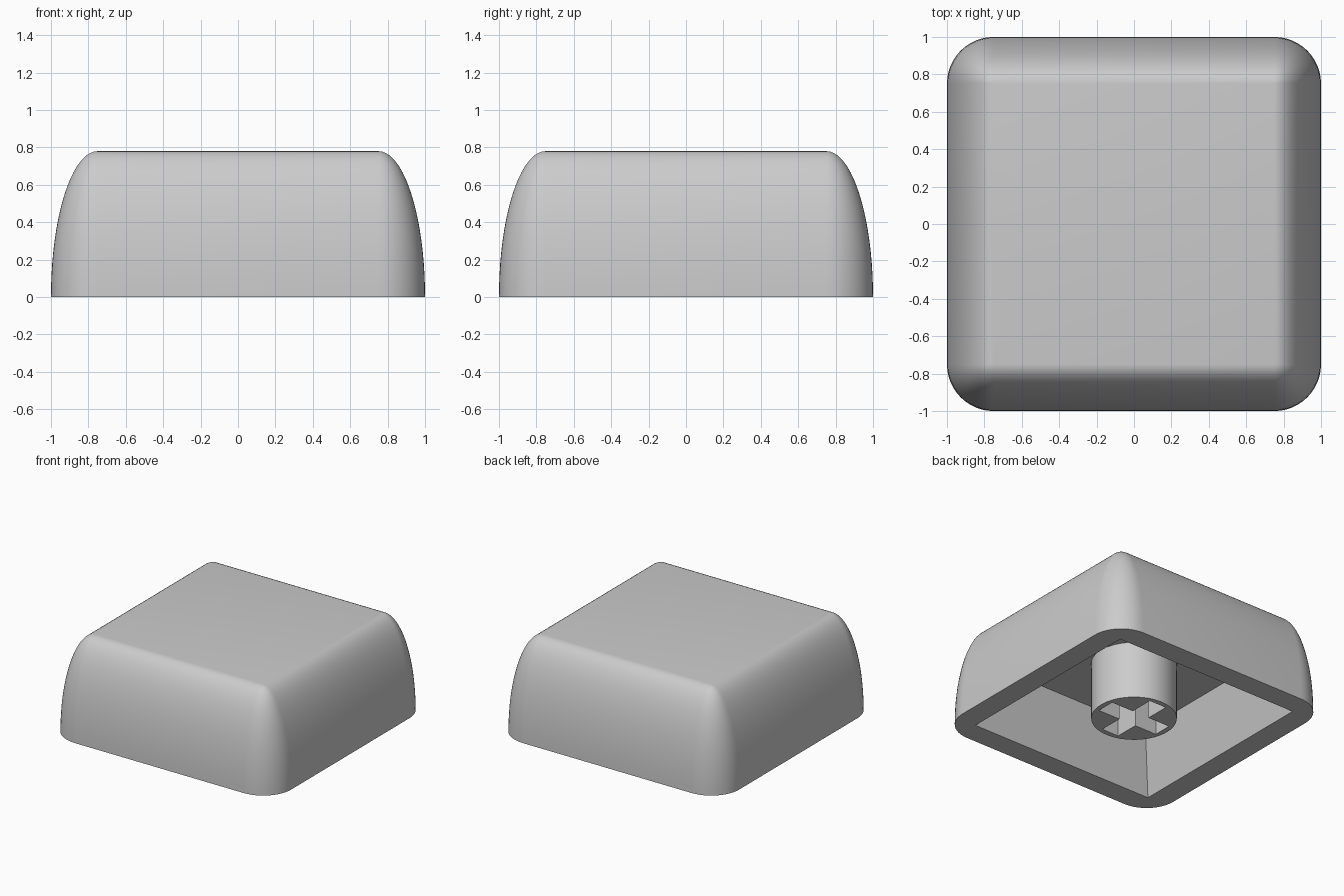
import bpy, bmesh
from math import sin, cos, pi

HEIGHT = 0.78
FLAT = 0.75       # half width of the flat top
ROUND = 0.25      # corner radius at the base
ARC = 12          # segments per rounded corner
STEPS = 20        # rings up the curved sides

old = bpy.data.objects.get("Cube")
if old:
    bpy.data.objects.remove(old, do_unlink=True)

grey = bpy.data.materials.new("light grey plastic")
grey.use_nodes = True
colour = (0.6, 0.6, 0.6, 1)
grey.diffuse_color = colour
grey.node_tree.nodes["Principled BSDF"].inputs["Base Color"].default_value = colour


def loft(name, rings):
    """Skin a stack of equal rings and cap both ends."""
    bm = bmesh.new()
    loops = [[bm.verts.new(p) for p in ring] for ring in rings]
    n = len(loops[0])
    for a, b in zip(loops, loops[1:]):
        for i in range(n):
            j = (i + 1) % n
            bm.faces.new((a[i], a[j], b[j], b[i]))
    bm.faces.new(loops[0][::-1])
    bm.faces.new(loops[-1])
    bmesh.ops.remove_doubles(bm, verts=bm.verts, dist=1e-5)
    bmesh.ops.recalc_face_normals(bm, faces=bm.faces)
    mesh = bpy.data.meshes.new(name)
    bm.to_mesh(mesh)
    bm.free()
    mesh.materials.append(grey)
    obj = bpy.data.objects.new(name, mesh)
    bpy.context.collection.objects.link(obj)
    return obj


def rounded_square(r, z):
    """Ring of four corner arcs around the flat top's corners."""
    ring = []
    for q, (sx, sy) in enumerate(((1, 1), (-1, 1), (-1, -1), (1, -1))):
        for i in range(ARC + 1):
            a = (q + i / ARC) * pi / 2
            ring.append((sx * FLAT + r * cos(a), sy * FLAT + r * sin(a), z))
    return ring


def square(h, z):
    return [(h, h, z), (-h, h, z), (-h, -h, z), (h, -h, z)]


def circle(r, z, n=64):
    return [(r * cos(2 * pi * i / n), r * sin(2 * pi * i / n), z) for i in range(n)]


def cross(l, t, z):
    quarter = [(l, -t), (l, t), (t, t)]
    ring = []
    for _ in range(4):
        ring += [(x, y, z) for x, y in quarter]
        quarter = [(-y, x) for x, y in quarter]
    return ring


def cut(obj, cutter):
    """Subtract the cutter, then discard it."""
    cutter.hide_render = True
    mod = obj.modifiers.new("cut", "BOOLEAN")
    mod.operation = "DIFFERENCE"
    mod.solver = "EXACT"
    mod.object = cutter
    bpy.context.view_layer.objects.active = obj
    bpy.ops.object.modifier_apply(modifier=mod.name)
    bpy.data.objects.remove(cutter, do_unlink=True)


# Cap shell: elliptical sides under a flat top, hollowed by a tapered recess
angles = [pi / 2 * i / STEPS for i in range(STEPS + 1)]
shell = loft("cap_shell", [rounded_square(ROUND * cos(a), HEIGHT * sin(a)) for a in angles])
OPEN, INNER, DEPTH = 0.82, 0.68, 0.46
below = 0.1
flare = OPEN + (OPEN - INNER) * below / DEPTH
cut(shell, loft("recess_cutter", [square(flare, -below), square(INNER, DEPTH)]))

# Stem: round post with a cross-shaped socket
stem = loft("stem", [circle(0.312, 0), circle(0.312, DEPTH + 0.02)])
cut(stem, loft("socket_cutter", [cross(0.27, 0.075, -below), cross(0.27, 0.075, 0.4)]))

# Smooth curves, crisp edges
for obj in (shell, stem):
    bpy.ops.object.select_all(action="DESELECT")
    obj.select_set(True)
    bpy.context.view_layer.objects.active = obj
    bpy.ops.object.shade_smooth_by_angle(angle=pi / 6)
